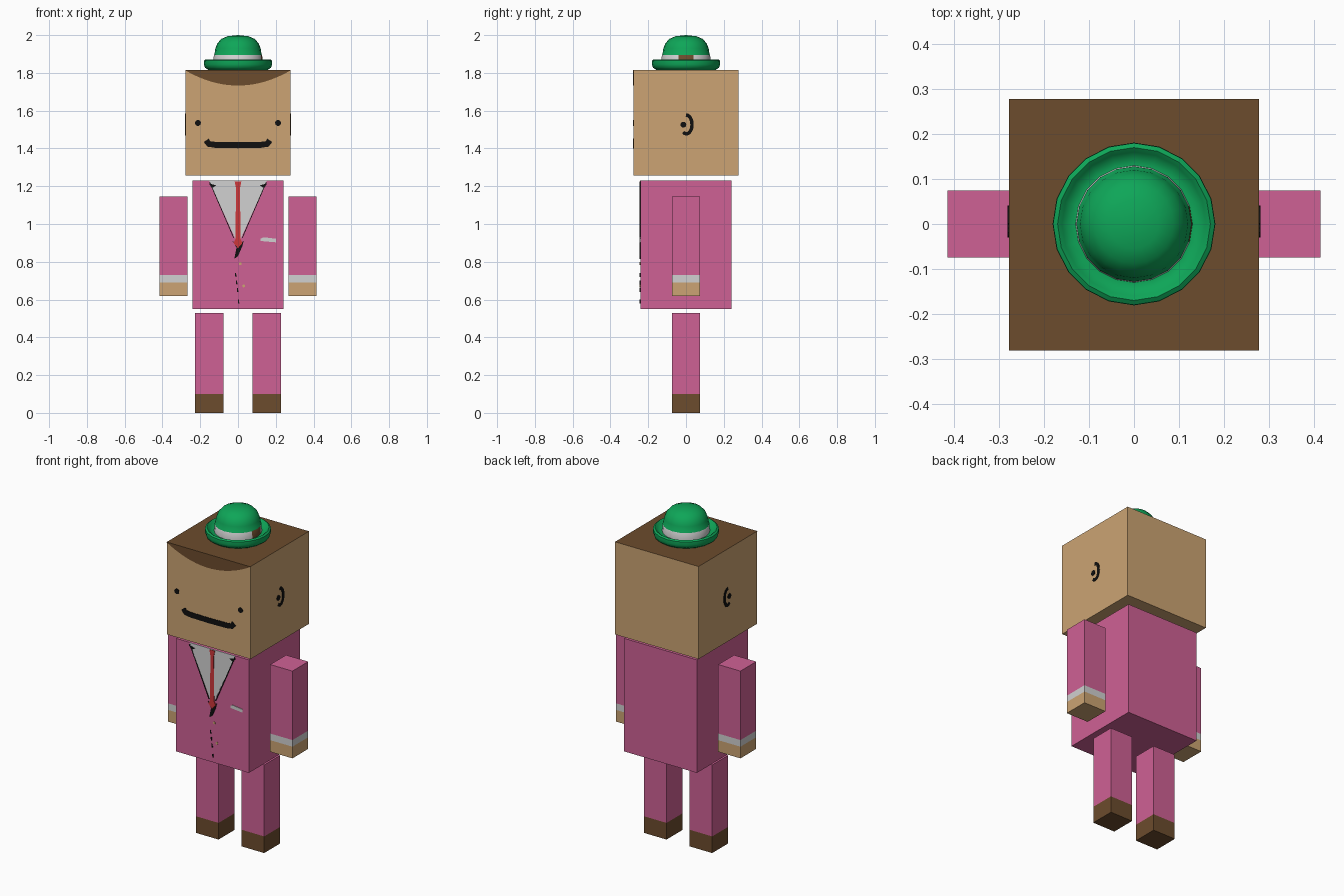
import bpy, bmesh, math
from mathutils import Vector

if "Cube" in bpy.data.objects:
    bpy.data.objects.remove(bpy.data.objects["Cube"])


def material(name, rgb):
    lin = [((c / 255 + 0.055) / 1.055) ** 2.4 for c in rgb]
    m = bpy.data.materials.new(name)
    m.diffuse_color = (*lin, 1)
    m.use_nodes = True
    m.node_tree.nodes["Principled BSDF"].inputs["Base Color"].default_value = m.diffuse_color
    return m


SKIN = material("tan skin", (204, 164, 115))
PINK = material("pink cloth", (207, 97, 149))
BROWN = material("brown", (108, 76, 45))
WHITE = material("off white", (209, 209, 209))
BLACK = material("black", (16, 16, 16))
RED = material("red", (205, 55, 58))
GREEN = material("green felt", (14, 166, 88))


def finish(name, bm, mats):
    bmesh.ops.recalc_face_normals(bm, faces=bm.faces)
    me = bpy.data.meshes.new(name)
    bm.to_mesh(me)
    bm.free()
    for m in mats:
        me.materials.append(m)
    ob = bpy.data.objects.new(name, me)
    bpy.context.collection.objects.link(ob)
    return ob


def column(name, cx, hx, hy, levels, mats):
    """Square column with one colour between each pair of heights."""
    bm = bmesh.new()
    rings = [[bm.verts.new((cx + sx * hx, sy * hy, z))
              for sx, sy in ((-1, -1), (1, -1), (1, 1), (-1, 1))] for z in levels]
    for i in range(len(levels) - 1):
        for k in range(4):
            n = (k + 1) % 4
            f = bm.faces.new((rings[i][k], rings[i][n], rings[i + 1][n], rings[i + 1][k]))
            f.material_index = i
    bm.faces.new(rings[0]).material_index = 0
    bm.faces.new(rings[-1]).material_index = len(mats) - 1
    return finish(name, bm, mats)


def plate(name, polys, mat, face, side="front", depth=0.003):
    """Thin painted plates; (u, v) outlines lie on the front, right or left of a box."""
    def place(u, v, d):
        if side == "front":
            return (u, -(face + d), v)
        return ((face + d) * (1 if side == "right" else -1), u, v)
    bm = bmesh.new()
    for pts in polys:
        low = [bm.verts.new(place(u, v, -0.001)) for u, v in pts]
        top = [bm.verts.new(place(u, v, depth)) for u, v in pts]
        bm.faces.new(low)
        bm.faces.new(top)
        for i in range(len(pts)):
            j = (i + 1) % len(pts)
            bm.faces.new((low[i], low[j], top[j], top[i]))
    return finish(name, bm, [mat])


def disc(u, v, r, n=10):
    return [(u + r * math.cos(2 * math.pi * i / n), v + r * math.sin(2 * math.pi * i / n))
            for i in range(n)]


def stroke(pts, w):
    """Outline of a pen line of width w along the points."""
    left, right = [], []
    for i, p in enumerate(pts):
        a, b = Vector(pts[max(i - 1, 0)]), Vector(pts[min(i + 1, len(pts) - 1)])
        t = (b - a).normalized()
        n = Vector((-t.y, t.x)) * w / 2
        left.append((p[0] + n.x, p[1] + n.y))
        right.append((p[0] - n.x, p[1] - n.y))
    return left + right[::-1]


# Body boxes
HEAD, BODY = 0.278, 0.242
head = column("head", 0, HEAD, HEAD, (1.258, 1.815), (SKIN,))
head.data.materials.append(BROWN)
for p in head.data.polygons:
    if p.normal.z > 0.9:
        p.material_index = 1
column("torso", 0, BODY, BODY, (0.55, 1.23), (PINK,))
for s, label in ((-1, "left"), (1, "right")):
    column(label + "_arm", s * 0.341, 0.074, 0.075, (0.62, 0.69, 0.73, 1.145), (SKIN, WHITE, PINK))
    column(label + "_leg", s * 0.152, 0.075, 0.075, (0, 0.1, 0.53), (BROWN, PINK))

# Face: fringe, eyes and mouth
fringe = [(HEAD * k / 10, 1.733 + 0.08 * (k / 10) ** 2) for k in range(-10, 11)]
plate("hair_fringe", [fringe + [(HEAD, 1.815), (-HEAD, 1.815)]], BROWN, HEAD)
plate("eyes", [disc(s * 0.212, 1.535, 0.016) for s in (-1, 1)], BLACK, HEAD)
plate("mouth", [stroke([(-0.168, 1.443), (-0.155, 1.424), (-0.12, 1.419), (0, 1.417),
                        (0.12, 1.419), (0.155, 1.424), (0.168, 1.443)], 0.032)], BLACK, HEAD)

# Ears drawn as an open curl with a dot
curl = [(0.002 + 0.03 * math.cos(a), 1.527 + 0.05 * math.sin(a))
        for a in (math.radians(d) for d in range(-125, 111, 20))]
for side in ("left", "right"):
    plate(side + "_ear", [stroke(curl, 0.018), disc(-0.014, 1.526, 0.016)], BLACK, HEAD, side)

# Suit front: shirt, tie, lapel lines, pocket square, buttons
plate("shirt_front", [[(-0.153, 1.23), (0, 0.89), (0.153, 1.23)]], WHITE, BODY, depth=0.002)
plate("jacket_opening", [[(-0.03, 0.912), (-0.008, 0.875), (-0.02, 0.815), (0, 0.83),
                          (0.022, 0.88), (0.03, 0.912), (0, 0.88)]], BLACK, BODY, depth=0.003)
lines = []
for s in (-1, 1):
    lines.append(stroke([(s * 0.15, 1.222), (s * 0.022, 0.925)], 0.004))
    lines.append([(s * 0.155, 1.215), (s * 0.115, 1.205), (s * 0.138, 1.19)])
plate("lapel_lines", lines, BLACK, BODY, depth=0.004)
plate("tie", [[(-0.018, 1.225), (-0.011, 1.19), (-0.013, 0.92), (-0.024, 0.9), (0, 0.872),
               (0.024, 0.9), (0.013, 0.92), (0.011, 1.19), (0.018, 1.225)]], RED, BODY, depth=0.005)
plate("jacket_seam", [stroke([(-0.013 + 0.005 * i, z), (-0.011 + 0.005 * i, z - 0.02)], 0.006)
                      for i, z in enumerate((0.74, 0.70, 0.66, 0.60))], BLACK, BODY)
plate("pocket_square", [[(0.12, 0.91), (0.2, 0.903), (0.2, 0.922), (0.135, 0.93), (0.12, 0.922)]],
      WHITE, BODY)
plate("buttons", [disc(0.012, 0.79, 0.008, 8), disc(0.03, 0.672, 0.008, 8)], SKIN, BODY)

# Bowler hat: turned profile with a band and a buckle on the right
profile = [(0, 1.816), (0.158, 1.816), (0.175, 1.828), (0.181, 1.845), (0.18, 1.865), (0.17, 1.872),
           (0.16, 1.864), (0.148, 1.85), (0.13, 1.85), (0.128, 1.895), (0.124, 1.9),
           (0.12, 1.93), (0.109, 1.957), (0.088, 1.98), (0.055, 1.994), (0, 2.0)]
N = 20
bm = bmesh.new()
rings = [[bm.verts.new((r * math.cos(2 * math.pi * k / N), r * math.sin(2 * math.pi * k / N), z))
          for k in range(N)] if r else [bm.verts.new((0, 0, z))] for r, z in profile]
for i in range(len(rings) - 1):
    a, b = rings[i], rings[i + 1]
    for k in range(N):
        n = (k + 1) % N
        quad = [a[k % len(a)], a[n % len(a)], b[n % len(b)], b[k % len(b)]]
        f = bm.faces.new(list(dict.fromkeys(quad)))
        if i == 8:
            c = f.calc_center_median()
            f.material_index = 2 if c.x > 0 and abs(c.y) < 0.03 else 1
hat = finish("hat", bm, [GREEN, WHITE, BROWN])
bpy.context.view_layer.objects.active = hat
hat.select_set(True)
bpy.ops.object.shade_smooth_by_angle(angle=math.radians(50))
